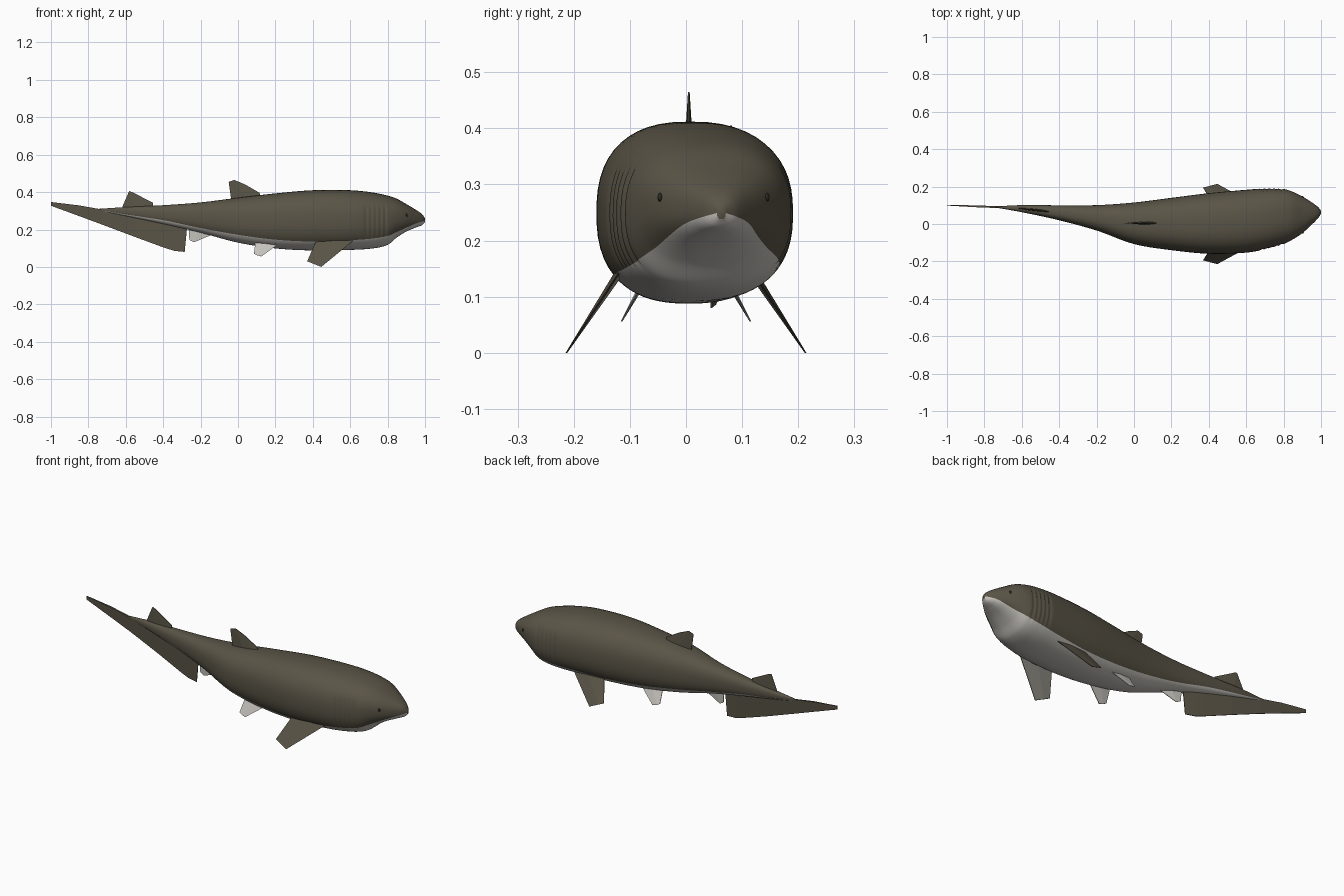
import bpy, bmesh, math

if "Cube" in bpy.data.objects:
    bpy.data.objects.remove(bpy.data.objects["Cube"])


def material(name, r, g, b):
    m = bpy.data.materials.new(name)
    m.diffuse_color = (r, g, b, 1)
    m.use_nodes = True
    m.node_tree.nodes["Principled BSDF"].inputs["Base Color"].default_value = m.diffuse_color
    return m


BROWN = material("dark brown skin", 0.102, 0.089, 0.062)
PALE = material("pale belly", 0.56, 0.54, 0.50)
GREY = material("grey fin underside", 0.30, 0.29, 0.25)
BLACK = material("dark eye", 0.025, 0.022, 0.018)

# Body stations: x, top z, bottom z, half width, centre y, colour boundary z
ST = [
    (-0.74, .311, .301, .003, .091, .304), (-0.60, .320, .272, .019, .082, .281),
    (-0.40, .330, .230, .040, .060, .250), (-0.20, .345, .183, .068, .033, .208),
    (0.0, .370, .130, .111, .004, .172), (0.2, .393, .099, .140, .000, .146),
    (0.4, .410, .088, .162, .003, .136), (0.6, .410, .091, .168, .015, .143),
    (0.72, .398, .099, .161, .030, .152), (0.80, .381, .118, .147, .040, .166),
    (0.85, .364, .158, .127, .045, .187), (0.90, .336, .189, .098, .049, .210),
    (0.95, .306, .210, .060, .056, .232), (0.985, .281, .224, .029, .061, .243),
    (1.0, .260, .238, .008, .063, .249)]


def slope(i, c):
    a, b = ST[max(i - 1, 0)], ST[min(i + 1, len(ST) - 1)]
    return (b[c] - a[c]) / (b[0] - a[0])


def sample(x, c):
    """Smooth interpolation of one column of the station table."""
    x = min(max(x, ST[0][0]), 1.0)
    i = max(k for k in range(len(ST) - 1) if ST[k][0] <= x)
    h = ST[i + 1][0] - ST[i][0]
    t = (x - ST[i][0]) / h
    return ((2*t**3 - 3*t*t + 1) * ST[i][c] + (t**3 - 2*t*t + t) * h * slope(i, c)
            + (3*t*t - 2*t**3) * ST[i + 1][c] + (t**3 - t*t) * h * slope(i + 1, c))


def spow(v, p):
    return math.copysign(abs(v) ** p, v)


def finish(name, bm, mats, smooth):
    bmesh.ops.recalc_face_normals(bm, faces=bm.faces)
    me = bpy.data.meshes.new(name)
    bm.to_mesh(me)
    bm.free()
    for m in mats:
        me.materials.append(m)
    ob = bpy.data.objects.new(name, me)
    bpy.context.collection.objects.link(ob)
    if smooth:
        me.polygons.foreach_set("use_smooth", [True] * len(me.polygons))
    return ob


# Body: rounded-square rings, with a vertex row lying on the colour boundary
EXP, UP, LOW = 2.45, 18, 10


def body_ring(x):
    top, bot, half, yc, zb = (sample(x, c) for c in range(1, 6))
    zc, b = (top + bot) / 2, (top - bot) / 2
    d = max(-0.97, min(0.97, (zb - zc) / b))
    tb = math.acos(spow(d, EXP / 2))
    angles = [tb * i / UP for i in range(UP + 1)]
    angles += [tb + (math.pi - tb) * i / LOW for i in range(1, LOW + 1)]
    side = []
    for a in angles:
        z = zc + b * spow(math.cos(a), 2 / EXP)
        w = half * abs(math.sin(a)) ** (2 / EXP)
        # gill flaps: five small steps on each flank
        if 0.67 < x < 0.795 and 0.15 < z < 0.33:
            fade = min(1, (z - 0.15) / 0.02, (0.33 - z) / 0.02)
            w -= 0.006 * fade * (((x - 0.67) / 0.025) % 1)
        side.append((w, z))
    right = [(x, yc - w, z) for w, z in side]
    left = [(x, yc + w, z) for w, z in side[-2:0:-1]]
    return right + left


bm = bmesh.new()
xs = [-0.74 + 1.70 * i / 270 for i in range(270)]
xs += [0.96 + 0.04 * math.sin(math.pi / 2 * i / 12) for i in range(13)]
rings = [[bm.verts.new(p) for p in body_ring(x)] for x in xs]
n = len(rings[0])
for r0, r1 in zip(rings, rings[1:]):
    for j in range(n):
        f = bm.faces.new((r0[j], r0[(j + 1) % n], r1[(j + 1) % n], r1[j]))
        f.material_index = 1 if UP <= j < n - UP else 0
bm.faces.new(rings[0])
bm.faces.new(rings[-1])
body = finish("body", bm, [BROWN, PALE], True)


# Fins: strips between root and tip points, thick in the middle of the root
def fin(name, pairs, ypos, mats, thick=0.008, inner=0):
    """pairs: ((root x, z), (tip x, z)) from back to front; ypos(x, z) gives y."""
    bm = bmesh.new()
    last = len(pairs) - 1
    grid = {}
    for s in (-1, 1):
        for i, pair in enumerate(pairs):
            for k in range(2):
                x, z = pair[k]
                t = 0.0015 if i in (0, last) or k else thick
                grid[s, i, k] = bm.verts.new((x, ypos(x, z) + s * t, z))
    for i in range(last):
        for s in (-1, 1):
            f = bm.faces.new([grid[s, i, 0], grid[s, i + 1, 0],
                              grid[s, i + 1, 1], grid[s, i, 1]])
            f.material_index = inner if s * ypos(*pairs[0][1]) < 0 else 0
        for k in range(2):
            bm.faces.new([grid[-1, i, k], grid[-1, i + 1, k],
                          grid[1, i + 1, k], grid[1, i, k]])
    for i in (0, last):
        bm.faces.new([grid[-1, i, 0], grid[1, i, 0], grid[1, i, 1], grid[-1, i, 1]])
    return finish(name, bm, mats, False)


def spine(x, z):
    """Centre line of the body, continued along the tail."""
    return sample(x, 4) if x > -0.74 else 0.091 + (-0.74 - x) * 0.035


fin("first_dorsal_fin", [((-.035, .35), (-.05, .455)), ((.04, .36), (-.02, .465)),
                         ((.09, .37), (.04, .440)), ((.125, .37), (.115, .396))],
    lambda x, z: 0.005, [BROWN])
fin("second_dorsal_fin", [((-.62, .31), (-.615, .330)), ((-.56, .31), (-.582, .405)),
                          ((-.50, .315), (-.565, .400)), ((-.455, .32), (-.455, .343))],
    spine, [BROWN], 0.006)
fin("tail_fin", [((-1, .347), (-1, .327)), ((-.85, .329), (-.85, .272)),
                 ((-.72, .306), (-.72, .224)), ((-.55, .282), (-.55, .160)),
                 ((-.39, .245), (-.39, .101)), ((-.34, .235), (-.34, .086)),
                 ((-.272, .215), (-.285, .080))],
    spine, [BROWN], 0.005)
fin("anal_fin", [((-.265, .22), (-.26, .145)), ((-.20, .21), (-.235, .132)),
                 ((-.13, .19), (-.14, .172))], spine, [PALE], 0.006)

# Paired fins, splayed outwards and down
for side, label in ((-1, "right"), (1, "left")):
    fin(label + "_pectoral_fin",
        [((.435, .18), (.37, .030)), ((.55, .18), (.40, .018)), ((.665, .18), (.445, 0))],
        lambda x, z: side * (0.213 - 0.66 * z), [BROWN, GREY], 0.011, 1)
    fin(label + "_pelvic_fin",
        [((.095, .15), (.085, .070)), ((.17, .15), (.10, .063)), ((.255, .15), (.125, .056))],
        lambda x, z: side * (0.146 - 0.56 * z), [PALE], 0.007)

    # Eye: small flattened bead set into the head
    x, z = 0.90, 0.277
    bm = bmesh.new()
    bmesh.ops.create_uvsphere(bm, u_segments=14, v_segments=8, radius=0.008)
    eye = finish(label + "_eye", bm, [BLACK], True)
    eye.scale = (1, 0.6, 1)
    eye.location = (x, sample(x, 4) + side * (sample(x, 3) - 0.003), z)
